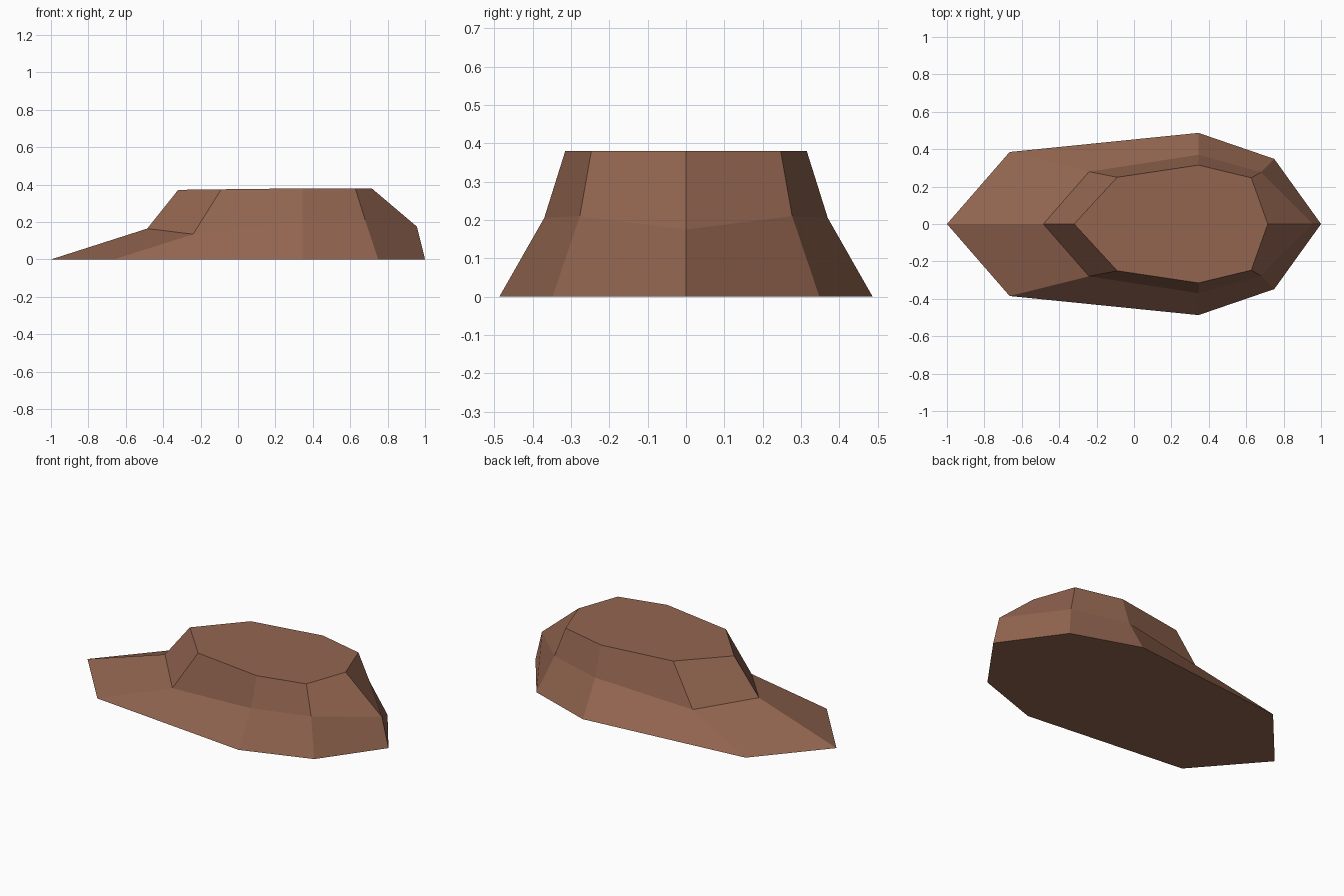
import bpy, bmesh

if "Cube" in bpy.data.objects:
    bpy.data.objects.remove(bpy.data.objects["Cube"])

# Half outlines (y >= 0) of three stacked rings, from the -x tip to the +x tip
BASE = [(-1, 0, 0), (-0.665, 0.385, 0), (0.345, 0.487, 0), (0.75, 0.348, 0), (1, 0, 0)]
SHOULDER = [(-0.485, 0, 0.165), (-0.24, 0.28, 0.135), (0.345, 0.37, 0.205),
            (0.68, 0.277, 0.21), (0.957, 0, 0.175)]
CROWN = [(-0.32, 0, 0.372), (-0.09, 0.25, 0.375), (0.345, 0.315, 0.38),
         (0.627, 0.247, 0.38), (0.715, 0, 0.38)]

brown = bpy.data.materials.new("earth brown")
brown.diffuse_color = (0.29, 0.13, 0.08, 1)
brown.use_nodes = True
brown.node_tree.nodes["Principled BSDF"].inputs["Base Color"].default_value = brown.diffuse_color

bm = bmesh.new()


def ring(half):
    """Full closed ring: the half outline plus its mirror image across y = 0."""
    mirrored = [(x, -y, z) for x, y, z in half[-2:0:-1]]
    return [bm.verts.new(p) for p in half + mirrored]


rings = [ring(h) for h in (BASE, SHOULDER, CROWN)]

# Side walls between neighbouring rings
for low, high in zip(rings, rings[1:]):
    n = len(low)
    for i in range(n):
        j = (i + 1) % n
        bm.faces.new((low[i], low[j], high[j], high[i]))

# Flat underside and top
bm.faces.new(rings[0])
bm.faces.new(rings[-1])
bmesh.ops.recalc_face_normals(bm, faces=bm.faces)

mesh = bpy.data.meshes.new("rock_mound")
bm.to_mesh(mesh)
bm.free()
mesh.materials.append(brown)
bpy.context.collection.objects.link(bpy.data.objects.new("rock_mound", mesh))
